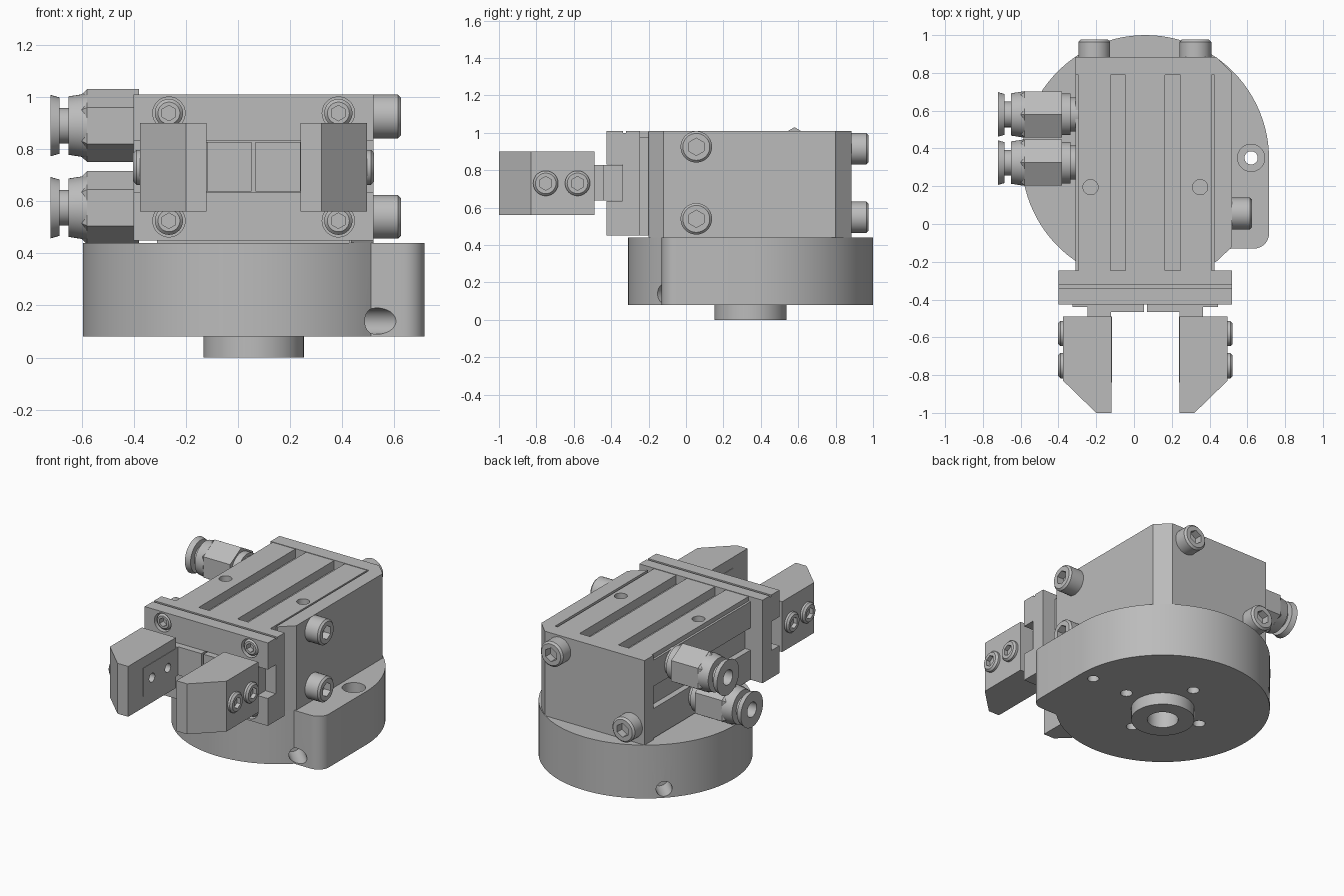
import bpy, bmesh
from math import cos, sin, radians
from mathutils import Matrix, Vector

cube = bpy.data.objects.get("Cube")
if cube:
    bpy.data.objects.remove(cube, do_unlink=True)

grey = bpy.data.materials.new("machined grey")
grey.use_nodes = True
grey.diffuse_color = (0.5, 0.5, 0.5, 1)
grey.node_tree.nodes["Principled BSDF"].inputs["Base Color"].default_value = (0.5, 0.5, 0.5, 1)

CX, CY, R = 0.06, 0.345, 0.655   # centre and radius of the round base
parts = []


def finish(name, bm):
    bmesh.ops.recalc_face_normals(bm, faces=bm.faces)
    mesh = bpy.data.meshes.new(name)
    bm.to_mesh(mesh)
    bm.free()
    mesh.materials.append(grey)
    ob = bpy.data.objects.new(name, mesh)
    bpy.context.collection.objects.link(ob)
    parts.append(ob)
    return ob


def prism(name, pts, z0, z1):
    bm = bmesh.new()
    face = bm.faces.new([bm.verts.new((x, y, z0)) for x, y in pts])
    new = bmesh.ops.extrude_face_region(bm, geom=[face])["geom"]
    bmesh.ops.translate(bm, vec=(0, 0, z1 - z0), verts=[v for v in new if isinstance(v, bmesh.types.BMVert)])
    return finish(name, bm)


def box(name, x0, x1, y0, y1, z0, z1):
    return prism(name, [(x0, y0), (x1, y0), (x1, y1), (x0, y1)], z0, z1)


def cyl(name, start, direction, length, r, r2=None, sides=48):
    d = Vector(direction).normalized()
    mid = Vector(start) + d * length / 2
    turn = d.to_track_quat('Z', 'Y').to_matrix().to_4x4()
    bm = bmesh.new()
    bmesh.ops.create_cone(bm, cap_ends=True, segments=sides, radius1=r, radius2=r if r2 is None else r2,
                          depth=length, matrix=Matrix.Translation(mid) @ turn)
    return finish(name, bm)


def cut(ob, *cutters):
    bpy.context.view_layer.objects.active = ob
    for c in cutters:
        mod = ob.modifiers.new("cut", 'BOOLEAN')
        mod.operation, mod.solver, mod.object = 'DIFFERENCE', 'EXACT', c
        bpy.ops.object.modifier_apply(modifier=mod.name)
        parts.remove(c)
        bpy.data.objects.remove(c, do_unlink=True)
    return ob


def mx(x):
    return 2 * CX - x


def bolt(name, seat, direction, height, r):
    """Socket head: cylinder, bevelled rim and a hexagonal recess."""
    d = Vector(direction)
    rim = 0.012
    head = cyl(name, seat, d, height, r)
    bm = bmesh.new()
    bm.from_mesh(head.data)
    top = max(bm.faces, key=lambda f: f.calc_center_median().dot(d))
    bmesh.ops.bevel(bm, geom=list(top.edges), offset=rim, segments=1, affect='EDGES')
    bm.to_mesh(head.data)
    bm.free()
    end = Vector(seat) + d * (height + 0.01)
    return cut(head, cyl("socket", end, -d, min(height, 0.06), r * 0.55, sides=6))


# Round base with the squared mounting ear
outline = [(CX + R * cos(radians(a)), CY + R * sin(radians(a))) for a in [i * 313.5 / 84 for i in range(85)]]
outline += [(CX + R - 0.08 + 0.08 * cos(radians(a)), -0.05 + 0.08 * sin(radians(a))) for a in range(-90, 1, 10)]
base = prism("round_base", outline, 0.08, 0.44)
up, down = (0, 0, 1), (0, 0, -1)
cut(base, cyl("ear_hole", (0.62, 0.35, 0), up, 1, 0.035),
    cyl("ear_counterbore", (0.62, 0.35, 0.34), up, 0.3, 0.072),
    cyl("centre_bore", (CX, CY, 0), up, 0.2, 0.095))
for dx, dy in ((1, 0), (0, 1), (-1, 0), (0, -1)):
    cut(base, cyl("bottom_hole", (CX + 0.29 * dx, CY + 0.29 * dy, 0), up, 0.2, 0.037))
for s in (1, -1):
    d = Vector((s, -s, 0)).normalized()
    cut(base, cyl("set_screw_hole", Vector((CX, CY, 0.14)) + d * 0.5, d, 0.4, 0.05))

# Locating boss
cut(cyl("locating_boss", (CX, CY, 0), up, 0.08, 0.193),
    cyl("boss_bore", (CX, CY, -0.1), up, 0.3, 0.095))

# L-shaped bracket: right wall and back wall with chamfered corners
prism("angle_bracket", [(-0.31, 0.885), (-0.31, 0.79), (0.425, 0.79), (0.425, -0.2), (0.435, -0.2),
                        (0.52, -0.12), (0.52, 0.8), (0.435, 0.885)], 0.44, 1.01)

# Gripper body with top grooves and a side groove
body = box("gripper_body", -0.31, 0.425, -0.25, 0.79, 0.45, 1.007)
for x0, x1, depth in ((-0.125, -0.045, 0.06), (0.165, 0.245, 0.06), (-0.4, -0.295, 0.03), (0.41, 0.5, 0.03)):
    cut(body, box("groove", x0, x1, -0.5, 1, 1.007 - depth, 1.2))
for x in (-0.23, 0.35):
    cut(body, cyl("top_hole", (x, 0.195, 0.85), up, 0.3, 0.04))
cut(body, box("side_groove", -0.5, -0.27, -0.5, 1, 0.65, 0.8))

# Front guide plate with the jaw channel
plate = box("guide_plate", -0.4, 0.52, -0.425, -0.245, 0.45, 1.01)
cut(plate, box("channel", -1, 1, -0.6, -0.34, 0.635, 0.83),
    box("seam", -1, 1, -0.338, -0.322, 1.0, 1.2))
for x in (-0.265, mx(-0.265)):
    for z in (0.525, 0.938):
        cut(plate, cyl("counterbore", (x, -0.38, z), (0, -1, 0), 0.2, 0.062))
        bolt("plate_screw", (x, -0.37, z), (0, -1, 0), 0.05, 0.054)

# Jaws, fingers and finger screws, mirrored about the body centre
for side, m, out in (("left", mx, 1), ("right", lambda x: x, -1)):
    def span(a, b):
        return sorted((m(a), m(b)))
    box(side + "_jaw_slide", *span(-0.325, 0.052), -0.44, -0.335, 0.637, 0.828)
    box(side + "_jaw_front", *span(-0.245, 0.052), -0.465, -0.43, 0.637, 0.828)
    box(side + "_jaw_arm", *span(-0.245, -0.121), -0.5, -0.45, 0.637, 0.828)
    finger = prism(side + "_finger", [(m(x), y) for x, y in (
        (-0.12, -0.49), (-0.12, -1), (-0.2, -1), (-0.375, -0.83), (-0.375, -0.49))], 0.56, 0.9)
    pad = box(side + "_finger_inlay", *span(-0.122, -0.117), -0.84, -0.49, 0.637, 0.828)
    for y in (-0.75, -0.58):
        for ob in (finger, pad):
            cut(ob, cyl("pin_hole", (m(-0.05), y, 0.73), (out, 0, 0), 0.13, 0.03))
        bolt(side + "_finger_screw", (m(-0.365), y, 0.73), (out, 0, 0), 0.037, 0.067)

# Bracket bolts
for z in (0.54, 0.925):
    bolt("side_bolt", (0.515, 0.055, z), (1, 0, 0), 0.11, 0.084)
for x, z in ((0.325, 0.915), (-0.21, 0.548)):
    bolt("back_bolt", (x, 0.88, z), (0, 1, 0), 0.096, 0.084)

# Push-in air fittings: (name, start x, length, radius, end radius, sides)
sections = (("thread", -0.26, 0.08, 0.09, 0.09, 48), ("flange", -0.335, 0.05, 0.11, 0.11, 48),
            ("hex_nut", -0.38, 0.2, 0.14, 0.14, 6), ("nut_cone", -0.578, 0.022, 0.14, 0.12, 6),
            ("sleeve", -0.58, 0.07, 0.123, 0.112, 48), ("neck", -0.64, 0.05, 0.068, 0.068, 48),
            ("release_collar", -0.685, 0.035, 0.108, 0.118, 48))
for y, z in ((0.58, 0.89), (0.325, 0.575)):
    for name, x, length, r, r2, sides in sections:
        part = cyl("fitting_" + name, (x, y, z), (-1, 0, 0), length, r, r2, sides)
        if name in ("neck", "release_collar"):
            cut(part, cyl("bore", (-0.65, y, z), (-1, 0, 0), 0.2, 0.05))

# Smooth round walls, keep machined edges sharp
bpy.ops.object.select_all(action='DESELECT')
for ob in parts:
    ob.select_set(True)
bpy.context.view_layer.objects.active = parts[0]
bpy.ops.object.shade_smooth_by_angle(angle=radians(25))
